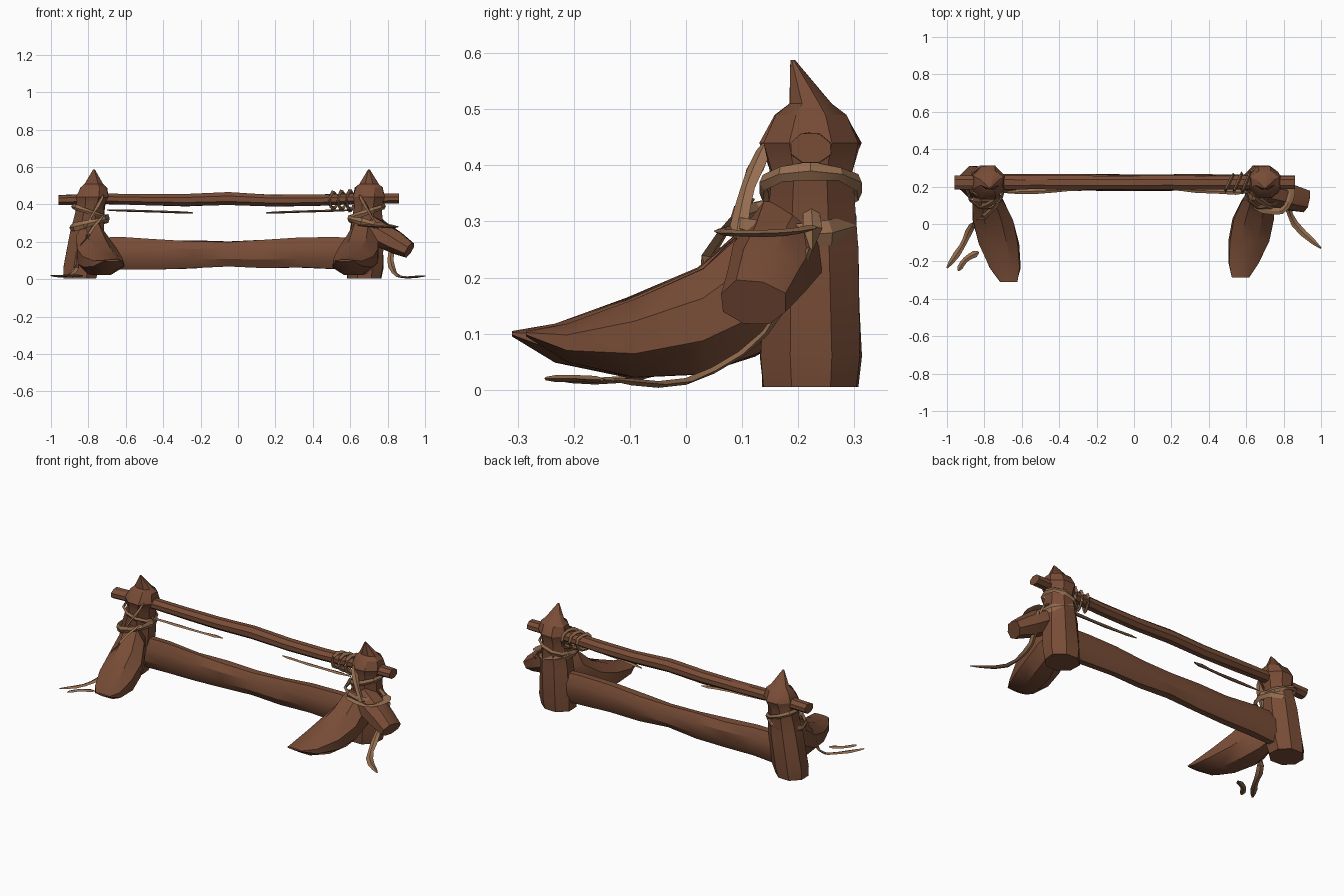
import bpy, bmesh, math, random
from mathutils import Vector

random.seed(4)
if "Cube" in bpy.data.objects:
    bpy.data.objects.remove(bpy.data.objects["Cube"], do_unlink=True)

X, Y, Z = Vector((1, 0, 0)), Vector((0, 1, 0)), Vector((0, 0, 1))
DEPTH = .222  # shared depth of the posts and rails


def material(name, color):
    m = bpy.data.materials.new(name)
    m.use_nodes = True
    m.diffuse_color = color
    m.node_tree.nodes["Principled BSDF"].inputs["Base Color"].default_value = color
    return m


WOOD = material("brown wood", (.19, .074, .038, 1))
ROPE = material("tan rope", (.3, .155, .08, 1))


def mix(a, b, t):
    return a + (b - a) * t


def resample(points, steps):
    """Points along a rounded curve through the given points."""
    pts = [Vector(p) for p in points]
    pts = [pts[0]] + pts + [pts[-1]]
    result = []
    for a, b, c, d in zip(pts, pts[1:], pts[2:], pts[3:]):
        for i in range(steps):
            t = i / steps
            bend = (c - a) * (t * (1 - t) ** 2) - (d - b) * (t * t * (1 - t))
            result.append(b + (c - b) * (t * t * (3 - 2 * t)) + bend / 2)
    return result + [pts[-1]]


def loft(name, centres, sizes, mat, axes=None, sides=8, rough=0, closed=False):
    """Skin cross-sections of the given half widths and heights along a path."""
    bm = bmesh.new()
    centres = [Vector(c) for c in centres]
    count = len(centres)
    start = math.pi / sides if sides > 4 else 0
    fit = 1 / math.cos(start)
    loops = []
    for i, (centre, (width, height)) in enumerate(zip(centres, sizes)):
        if axes:
            u, v = axes
        else:
            before = centres[i - 1] if i or closed else centre
            after = centres[(i + 1) % count] if i + 1 < count or closed else centre
            along = (after - before).normalized()
            u = along.cross(Z if abs(along.z) < .9 else Y).normalized()
            v = u.cross(along)
        loop = []
        for k in range(sides):
            angle = start + math.tau * k / sides
            reach = fit * (1 + random.uniform(-rough, rough))
            offset = u * width * math.cos(angle) + v * height * math.sin(angle)
            loop.append(bm.verts.new(centre + offset * reach))
        loops.append(loop)
    pairs = list(zip(loops, loops[1:]))
    if closed:
        pairs.append((loops[-1], loops[0]))
    else:
        bm.faces.new(loops[0])
        bm.faces.new(loops[-1])
    for a, b in pairs:
        for k in range(sides):
            bm.faces.new((a[k - 1], a[k], b[k], b[k - 1]))
    bmesh.ops.recalc_face_normals(bm, faces=bm.faces)
    mesh = bpy.data.meshes.new(name)
    bm.to_mesh(mesh)
    bm.free()
    mesh.materials.append(mat)
    ob = bpy.data.objects.new(name, mesh)
    bpy.context.collection.objects.link(ob)
    bpy.ops.object.select_all(action="DESELECT")
    ob.select_set(True)
    bpy.context.view_layer.objects.active = ob
    bpy.ops.object.shade_smooth_by_angle(angle=math.radians(30))


def rope(name, points, width=.018):
    """Flat, uneven strip with tapered tips."""
    path = resample(points, 3)
    sizes = [(width * random.uniform(.7, 1.1), .006) for p in path]
    sizes[0] = sizes[-1] = (width / 4, .003)
    loft(name, path, sizes, ROPE, sides=4)


def lashing(name, centre, a, b, tilt, width=.014):
    """Closed rope loop spanned by two half-axis vectors."""
    turns = [math.tau * k / 10 for k in range(10)]
    path = [centre + (a + tilt) * math.cos(t) + b * math.sin(t) for t in turns]
    sizes = [(.008, width * random.uniform(.7, 1.2)) for t in turns]
    loft(name, path, sizes, ROPE, sides=4, closed=True)


def rail(name, left, right, height, thick, tall, waist):
    """Horizontal log whose ends are taller than its middle, or the reverse."""
    spots = [k / 8 for k in range(9)]
    path = [(mix(left, right, t), DEPTH, height + random.uniform(-.006, .006)) for t in spots]
    sizes = [(thick, mix(waist, tall, abs(2 * t - 1))) for t in spots]
    loft(name, path, sizes, WOOD, (Y, Z), rough=.06)


# Sides: direction, post foot, post top, prop toe and prop heel along x, toe depth
SIDES = {"right": (-1, -.85, -.77, -.67, -.8, -.31),
         "left": (1, .675, .7, .57, .68, -.285)}
# Post section: height, half width, half depth
POST = [(.005, .088, .083), (.06, .096, .088), (.25, .09, .083), (.39, .073, .072),
        (.44, .084, .088), (.49, .072, .062), (.51, .05, .036)]
# Prop section: place along the log, height, half width, half height
PROP = [(0, .1, .045, .005), (.15, .084, .08, .034), (.4, .093, .105, .068),
        (.65, .125, .11, .094), (.85, .185, .085, .12), (1, .2, .06, .1)]

for side, (s, foot, top, toe, heel, front) in SIDES.items():
    # Pointed post
    path = [(mix(foot, top, min(1, 2 * z)), DEPTH, z) for z, w, d in POST]
    loft(side + " post", path + [(top, .19, .588)],
         [(w, d) for z, w, d in POST] + [(.004, .004)], WOOD, (X, Y), rough=.05)

    # Leaning prop log with a slanted foot
    path = [(mix(toe, heel, t), mix(front, .2, t), z) for t, z, w, h in PROP]
    loft(side + " prop log", path, [(w, h) for t, z, w, h in PROP], WOOD, (X, Z), rough=.05)

    # Rope bindings and the strand hanging from rail to prop
    middle = Vector((mix(foot, top, .7), DEPTH, .36))
    lashing(side + " post lashing", middle, X * .09, Y * .088, Z * .03 * s)
    lashing(side + " prop lashing", middle - Y * .03 - Z * .06,
            X * .1, Y * .11, Z * -.025 * s, .02)
    rope(side + " hanging strand", [(top - .05 * s, .15, .45), (top, .11, .36),
                                    (top + .05 * s, .09, .27)])

# Short log leaning outward beside the left post
stub_start, stub_end = Vector((.7, .18, .275)), Vector((.915, .12, .155))
loft("left side stub", [mix(stub_start, stub_end, k / 3) for k in range(4)],
     [(.075, .065), (.075, .068), (.068, .06), (.06, .045)], WOOD, rough=.07)

# Rails
rail("top rail", -.96, .86, .425, .037, .026, .034)
rail("lower rail", -.8, .7, .135, .044, .09, .066)

# Rope wound around the top rail
for k in range(3):
    grip = .042 + .004 * k
    lashing("rail lashing", Vector((.51 + .045 * k, DEPTH, .42)), Y * grip, Z * grip, X * .02)

# Loose strands under the top rail
for side, outer, inner in (("right", -.7, -.24), ("left", .62, .15)):
    rope(side + " rail strand", [(outer, .17, .37), (mix(outer, inner, .6), .18, .362),
                                 (inner, .2, .355)], .015)

# Ropes draped over the logs and trailing on the ground
rope("left trailing rope", [(.74, .22, .34), (.83, .22, .25), (.815, .14, .1),
                            (.86, 0, .015), (1, -.13, .018)])
rope("left stub rope", [(.64, .09, .29), (.79, .07, .28), (.84, .17, .28), (.81, .23, .29)], .022)
rope("right trailing rope", [(-.72, .12, .34), (-.8, .04, .24), (-.865, -.01, .06),
                             (-.92, -.12, .018), (-1, -.235, .02)])
rope("right loose end", [(-.83, -.15, .018), (-.9, -.19, .02), (-.94, -.25, .02)])
